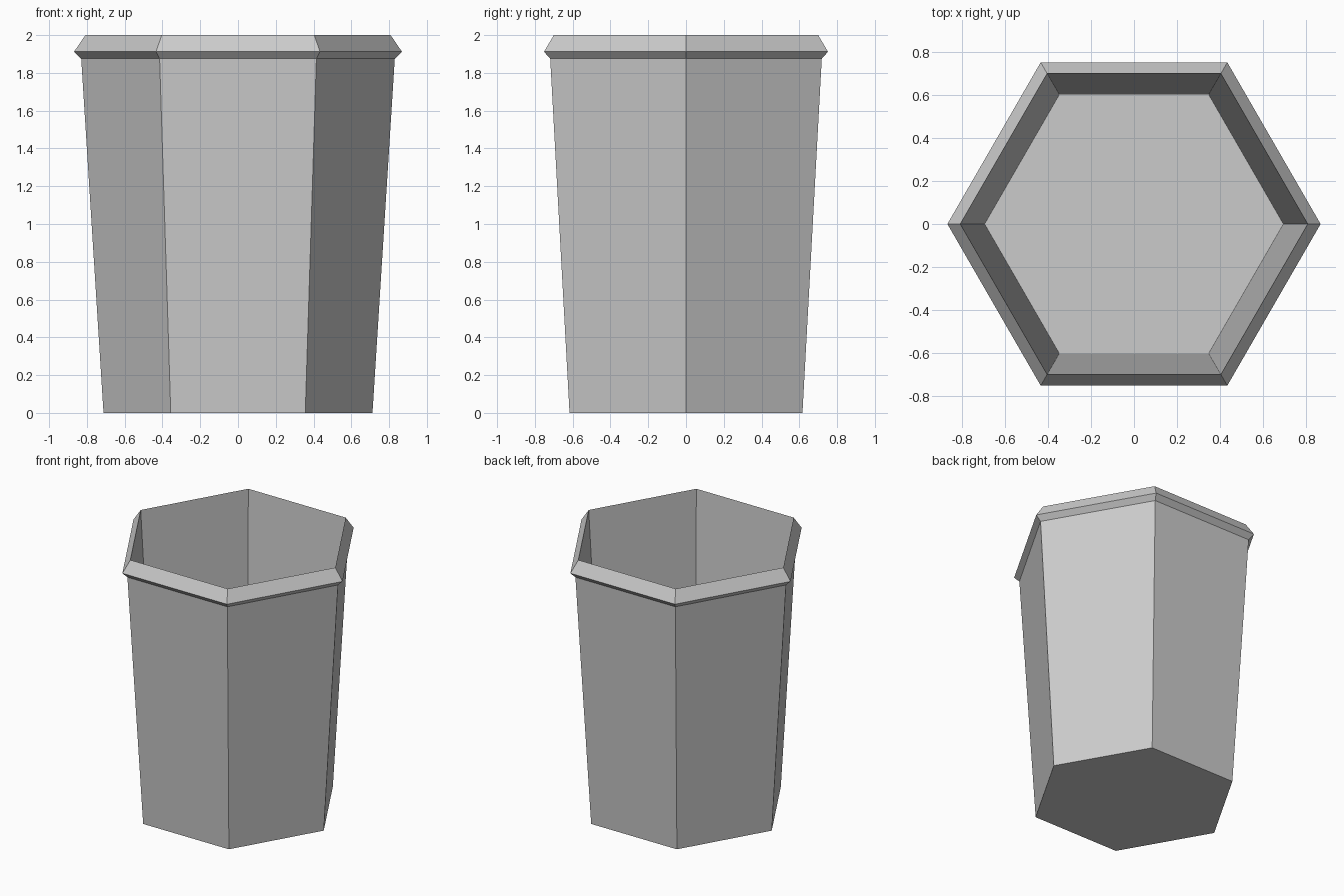
import bpy, bmesh
from math import cos, sin, tau

if "Cube" in bpy.data.objects:
    bpy.data.objects.remove(bpy.data.objects["Cube"])

SIDES = 6
# (corner radius, height): outer base, under rim, rim edge, lip, inner floor
PROFILE = [(0.712, 0), (0.83, 1.875), (0.868, 1.912), (0.808, 2.0), (0.695, 0.12)]

# Hexagonal tapered bin: rings joined by flat walls, closed by base and floor
bm = bmesh.new()
rings = [[bm.verts.new((r * cos(tau * i / SIDES), r * sin(tau * i / SIDES), z))
          for i in range(SIDES)] for r, z in PROFILE]
for a, b in zip(rings, rings[1:]):
    for i in range(SIDES):
        j = (i + 1) % SIDES
        bm.faces.new((a[i], a[j], b[j], b[i]))
bm.faces.new(rings[0][::-1])
bm.faces.new(rings[-1])
bmesh.ops.recalc_face_normals(bm, faces=bm.faces)

mesh = bpy.data.meshes.new("hexagonal_bin")
bm.to_mesh(mesh)
bm.free()
bpy.context.collection.objects.link(bpy.data.objects.new("hexagonal_bin", mesh))
